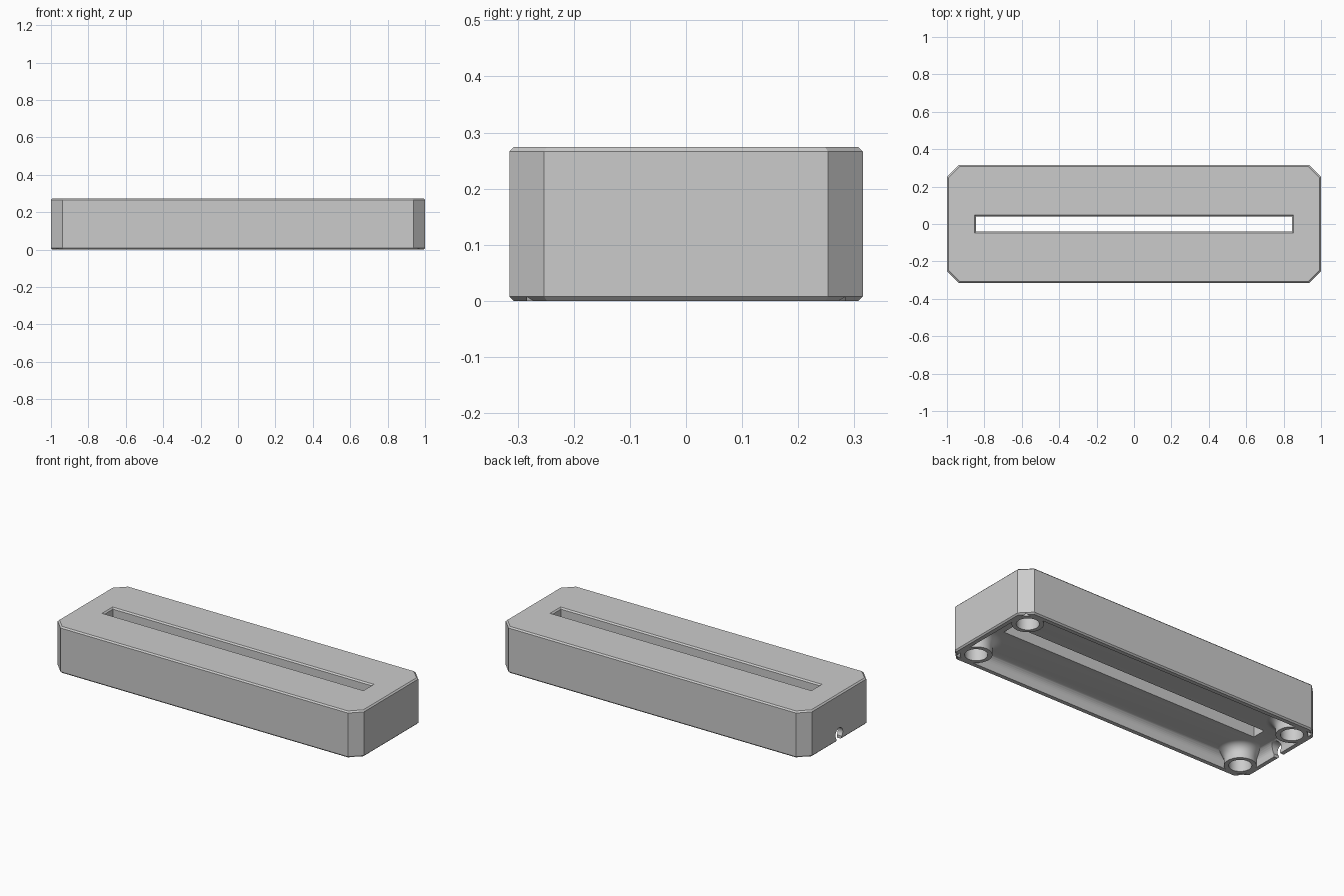
import bpy, bmesh, math
from mathutils import Matrix

if "Cube" in bpy.data.objects:
    bpy.data.objects.remove(bpy.data.objects["Cube"], do_unlink=True)

HX, HY, H = 1.0, 0.315, 0.274      # outer half sizes and height
EDGE = 0.008                       # small edge chamfer
DEPTH, FILLET = 0.08, 0.05         # underside recess

grey = bpy.data.materials.new("plain grey")
grey.use_nodes = True
colour = (0.6, 0.6, 0.6, 1)
grey.diffuse_color = colour
grey.node_tree.nodes["Principled BSDF"].inputs["Base Color"].default_value = colour


def octagon(hx, hy, cut, z):
    """Rectangle with cut corners, counter-clockwise."""
    quarter = [(hx, hy - cut), (hx - cut, hy)]
    pts = quarter + [(-x, y) for x, y in reversed(quarter)]
    pts += [(-x, -y) for x, y in pts]
    return [(x, y, z) for x, y in pts]


def rectangle(hx, hy, z):
    return [(hx, hy, z), (-hx, hy, z), (-hx, -hy, z), (hx, -hy, z)]


def circle(r, z, n=48):
    return [(r * math.cos(2 * math.pi * i / n), r * math.sin(2 * math.pi * i / n), z)
            for i in range(n)]


def loft(name, loops, matrix=Matrix()):
    """Closed solid through a stack of equal loops."""
    bm = bmesh.new()
    rings = [[bm.verts.new(p) for p in loop] for loop in loops]
    for a, b in zip(rings, rings[1:]):
        for i in range(len(a)):
            j = (i + 1) % len(a)
            bm.faces.new((a[i], a[j], b[j], b[i]))
    bm.faces.new(list(reversed(rings[0])))
    bm.faces.new(rings[-1])
    bmesh.ops.transform(bm, matrix=matrix, verts=bm.verts)
    bmesh.ops.recalc_face_normals(bm, faces=bm.faces)
    mesh = bpy.data.meshes.new(name)
    bm.to_mesh(mesh)
    bm.free()
    mesh.materials.append(grey)
    obj = bpy.data.objects.new(name, mesh)
    bpy.context.collection.objects.link(obj)
    return obj


def cut(target, cutter):
    """Subtract the cutter and discard it."""
    mod = target.modifiers.new("cut", "BOOLEAN")
    mod.operation, mod.solver, mod.object = "DIFFERENCE", "EXACT", cutter
    bpy.context.view_layer.objects.active = target
    bpy.ops.object.modifier_apply(modifier=mod.name)
    bpy.data.objects.remove(cutter, do_unlink=True)


# chamfered block
body = loft("base_block", [
    octagon(HX - EDGE, HY - EDGE, 0.059, 0),
    octagon(HX, HY, 0.062, EDGE),
    octagon(HX, HY, 0.062, H - EDGE),
    octagon(HX - EDGE, HY - EDGE, 0.059, H)])

# underside recess with a filleted ceiling edge
steps = [math.pi / 2 * i / 8 for i in range(9)]
fillet = [(FILLET * (1 - math.cos(a)), DEPTH - FILLET + FILLET * math.sin(a)) for a in steps]
recess = loft("recess_cutter", [rectangle(0.968, 0.283, -0.1)] +
              [rectangle(0.968 - d, 0.283 - d, z) for d, z in fillet])

# corner bosses left standing in the recess, flared at the ceiling
corners = [(sx * 0.893, sy * 0.208) for sx in (-1, 1) for sy in (-1, 1)]
for x, y in corners:
    loops = [circle(0.084, -0.2)] + [circle(0.084 + d, z) for d, z in fillet]
    loops.append(circle(0.084 + FILLET, DEPTH + 0.05))
    cut(recess, loft("boss_form", loops, Matrix.Translation((x, y, 0))))
cut(body, recess)

# blind holes in the bosses
for x, y in corners:
    cut(body, loft("hole_cutter", [circle(0.06, -0.1), circle(0.06, 0.1)],
                   Matrix.Translation((x, y, 0))))

# long slot through the top with a chamfered mouth
cut(body, loft("slot_cutter", [
    rectangle(0.845, 0.041, -0.1),
    rectangle(0.845, 0.041, H - EDGE),
    rectangle(0.845 + 2 * EDGE, 0.041 + 2 * EDGE, H + EDGE)]))

# keyhole cable notch in the right end wall
sideways = Matrix.Translation((-0.97, 0, 0.041)) @ Matrix.Rotation(math.pi / 2, 4, "Y")
cut(body, loft("cable_hole_cutter", [circle(0.034, -0.08), circle(0.034, 0.08)], sideways))
cut(body, loft("cable_gap_cutter", [rectangle(0.08, 0.024, -0.1), rectangle(0.08, 0.024, 0.04)],
               Matrix.Translation((-0.97, 0, 0))))

# smooth rounds, sharp edges
bpy.ops.object.select_all(action="DESELECT")
body.select_set(True)
bpy.context.view_layer.objects.active = body
bpy.ops.object.shade_smooth_by_angle(angle=math.radians(30))
